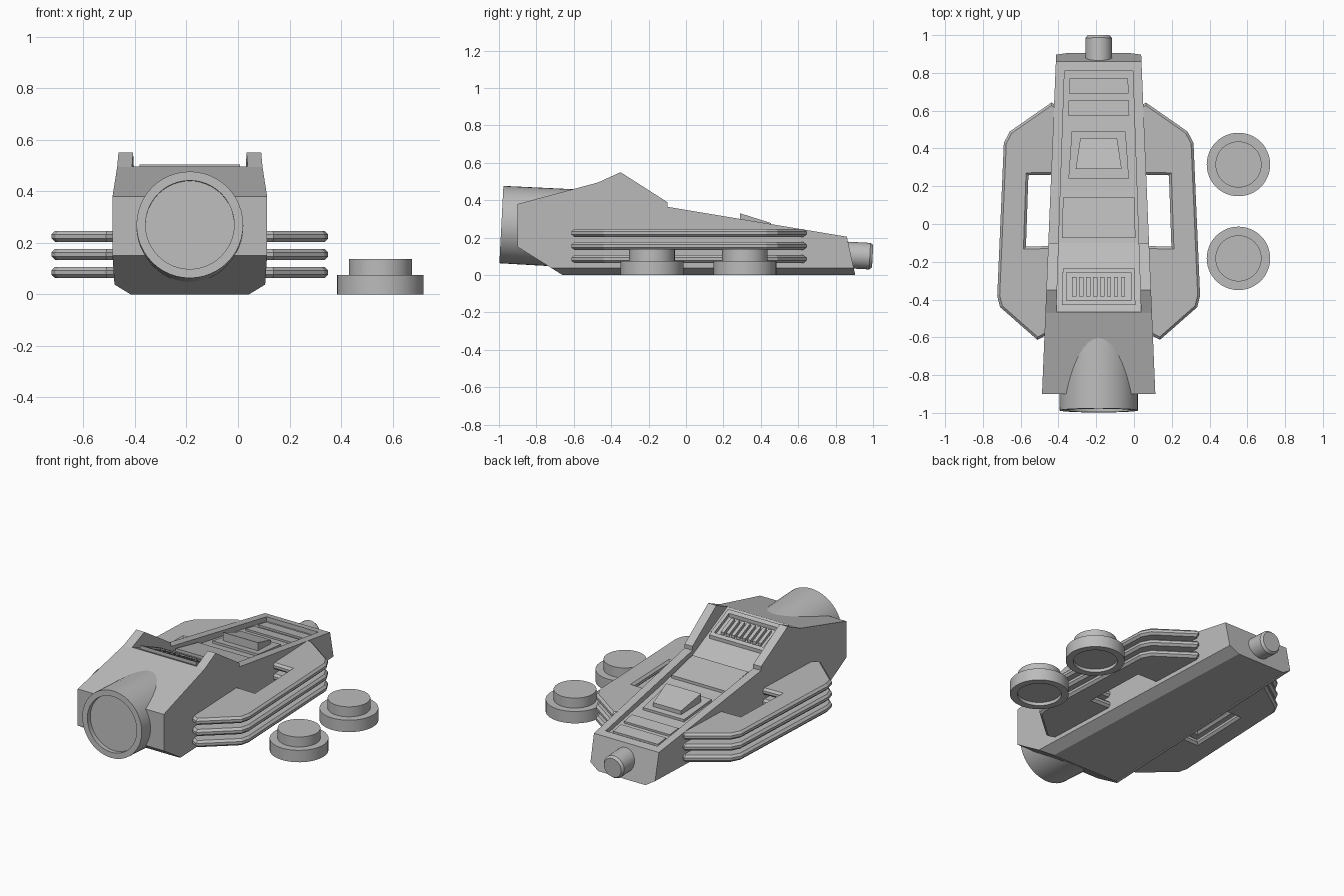
import bpy, bmesh, math
from mathutils import Matrix, Vector

default = bpy.data.objects.get("Cube")
if default:
    bpy.data.objects.remove(default)

CX = -0.187          # centre line of the ship
TAPER = 0.0417       # hull narrowing per unit of length

grey = bpy.data.materials.new("plain grey")
grey.use_nodes = True
grey.diffuse_color = (0.5, 0.5, 0.5, 1)
grey.node_tree.nodes["Principled BSDF"].inputs["Base Color"].default_value = (0.5, 0.5, 0.5, 1)


def finish(name, bm, smooth=False):
    bmesh.ops.recalc_face_normals(bm, faces=bm.faces)
    mesh = bpy.data.meshes.new(name)
    bm.to_mesh(mesh)
    bm.free()
    mesh.materials.append(grey)
    ob = bpy.data.objects.new(name, mesh)
    bpy.context.collection.objects.link(ob)
    if smooth:
        bpy.ops.object.select_all(action='DESELECT')
        ob.select_set(True)
        bpy.context.view_layer.objects.active = ob
        bpy.ops.object.shade_smooth_by_angle(angle=math.radians(35))
    return ob


def prism(profile, half, cx=CX):
    """Side profile of (y, z) points, widened to half(y) on both sides."""
    bm = bmesh.new()
    sides = [[bm.verts.new((cx + s * half(y), y, z)) for y, z in profile] for s in (-1, 1)]
    for ring in sides:
        bm.faces.new(ring)
    n = len(profile)
    for i in range(n):
        j = (i + 1) % n
        bm.faces.new((sides[0][i], sides[0][j], sides[1][j], sides[1][i]))
    bmesh.ops.recalc_face_normals(bm, faces=bm.faces)
    return bm


def lathe(name, profile, matrix, steps=48):
    """Spin (radius, height) points round local z."""
    bm = bmesh.new()
    vs = [bm.verts.new((r, 0, h)) for r, h in profile]
    es = [bm.edges.new(p) for p in zip(vs, vs[1:])]
    bmesh.ops.spin(bm, geom=vs + es, cent=(0, 0, 0), axis=(0, 0, 1),
                   angle=math.tau, steps=steps, use_duplicate=False)
    bmesh.ops.remove_doubles(bm, verts=bm.verts, dist=1e-4)
    bm.transform(matrix)
    return finish(name, bm, True)


# Hull: tapered side profile with chamfered lower edges
def hull_half(y):
    return 0.30 - TAPER * (y + 0.9)


hull_bm = prism([(-0.9, 0.15), (-0.9, 0.38), (-0.47, 0.495), (-0.35, 0.55), (-0.1, 0.39),
                 (-0.1, 0.365), (0.86, 0.205), (0.905, 0), (-0.66, 0)], hull_half)
for s in (-1, 1):
    normal = Vector((s * -TAPER, 1, 0)).cross(Vector((s * 0.06, 0, 0.038)))
    if normal.z > 0:
        normal.negate()
    cut = bmesh.ops.bisect_plane(hull_bm, geom=hull_bm.verts[:] + hull_bm.edges[:] + hull_bm.faces[:],
                                 plane_co=(CX + s * hull_half(0), 0, 0.038),
                                 plane_no=normal, clear_outer=True)
    bmesh.ops.holes_fill(hull_bm, edges=[e for e in cut["geom_cut"] if isinstance(e, bmesh.types.BMEdge)], sides=0)
hull = finish("hull", hull_bm)

# Sunken deck between the two side rails
FLOOR = [(-0.48, 0.5), (-0.46, 0.495), (-0.1, 0.335), (0.18, 0.28), (0.81, 0.185)]


def floor_z(y):
    for (a, za), (b, zb) in zip(FLOOR, FLOOR[1:]):
        if y <= b:
            return za + (zb - za) * (y - a) / (b - a)
    return FLOOR[-1][1]


def deck_half(y):
    return 0.224 - 0.034 * (y + 0.46)


cutter = finish("deck_cutter", prism(FLOOR + [(0.81, 0.7), (-0.48, 0.7)], deck_half))
cutter.hide_render = True
mod = hull.modifiers.new("deck", 'BOOLEAN')
mod.operation = 'DIFFERENCE'
mod.solver = 'EXACT'
mod.object = cutter
bpy.ops.object.select_all(action='DESELECT')
bpy.context.view_layer.objects.active = hull
hull.select_set(True)
bpy.ops.object.modifier_apply(modifier=mod.name)
bpy.data.objects.remove(cutter)


def plate(name, y0, y1, half, height, cx=CX, narrow=0.03):
    profile = [(y0, floor_z(y0) - 0.01), (y0, floor_z(y0) + height),
               (y1, floor_z(y1) + height), (y1, floor_z(y1) - 0.01)]
    return finish(name, prism(profile, lambda y: half - narrow * (y - y0), cx))


# Deck panels
plate("middle_panel", -0.075, 0.14, 0.195, 0.018)
plate("raised_base", 0.24, 0.49, 0.16, 0.015, narrow=0.07)
plate("rear_panel_1", 0.575, 0.655, 0.162, 0.012)
plate("rear_panel_2", 0.69, 0.77, 0.158, 0.012)
finish("wedge_block", prism([(0.29, 0.25), (0.29, 0.33), (0.455, 0.278), (0.455, 0.22)],
                            lambda y: 0.122 - 0.15 * (y - 0.29)))

# Louvred vent: frame and slats
plate("vent_frame_front", -0.43, -0.405, 0.195, 0.022)
plate("vent_frame_back", -0.258, -0.235, 0.19, 0.022)
for s in (-1, 1):
    plate("vent_frame_side", -0.405, -0.258, 0.011, 0.022, CX + s * 0.182, 0)
for i in range(8):
    plate("vent_slat", -0.385, -0.28, 0.011, 0.018, CX + (i - 3.5) * 0.037, 0)

# Side fins: three stacked C-shaped plates on each side
FIN = [(0.2, 0.61), (0.25, 0.643), (0.47, 0.49), (0.502, 0.43), (0.537, -0.38), (0.522, -0.44),
       (0.325, -0.613), (0.28, -0.59), (0.2, -0.55), (0.2, -0.115), (0.385, -0.12),
       (0.372, 0.258), (0.2, 0.262)]
for side, s in (("left", 1), ("right", -1)):
    for z in (0.085, 0.155, 0.225):
        bm = bmesh.new()
        face = bm.faces.new([bm.verts.new((CX + s * x, y, z - 0.021)) for x, y in FIN])
        top = bmesh.ops.extrude_face_region(bm, geom=[face])
        bmesh.ops.translate(bm, verts=[v for v in top["geom"] if isinstance(v, bmesh.types.BMVert)],
                            vec=(0, 0, 0.042))
        bmesh.ops.recalc_face_normals(bm, faces=bm.faces)
        rim = [e for e in bm.edges if abs(e.verts[0].co.z - e.verts[1].co.z) < 1e-4]
        bmesh.ops.bevel(bm, geom=rim, offset=0.013, segments=1, affect='EDGES')
        finish(side + "_fin", bm)

# Front intake ring and rear nozzle, both tipped slightly downward to the rear
tip = Matrix.Rotation(math.radians(-93), 4, 'X')
lathe("front_intake", [(0, 0.03), (0.172, 0.03), (0.172, 0), (0.207, 0), (0.209, 0.4), (0, 0.4)],
      Matrix.Translation((CX, -0.987, 0.27)) @ tip)
lathe("rear_nozzle", [(0, 0), (0.071, 0), (0.071, 0.133), (0.06, 0.148), (0, 0.148)],
      Matrix.Translation((CX, 0.85, 0.108)) @ tip, 32)

# Two loose stepped discs with hollowed undersides
for name, y in (("rear_disc", 0.315), ("front_disc", -0.182)):
    lathe(name, [(0, 0.02), (0.126, 0.02), (0.126, 0), (0.168, 0), (0.168, 0.075),
                 (0.122, 0.075), (0.122, 0.138), (0, 0.138)],
          Matrix.Translation((0.553, y, 0)))
